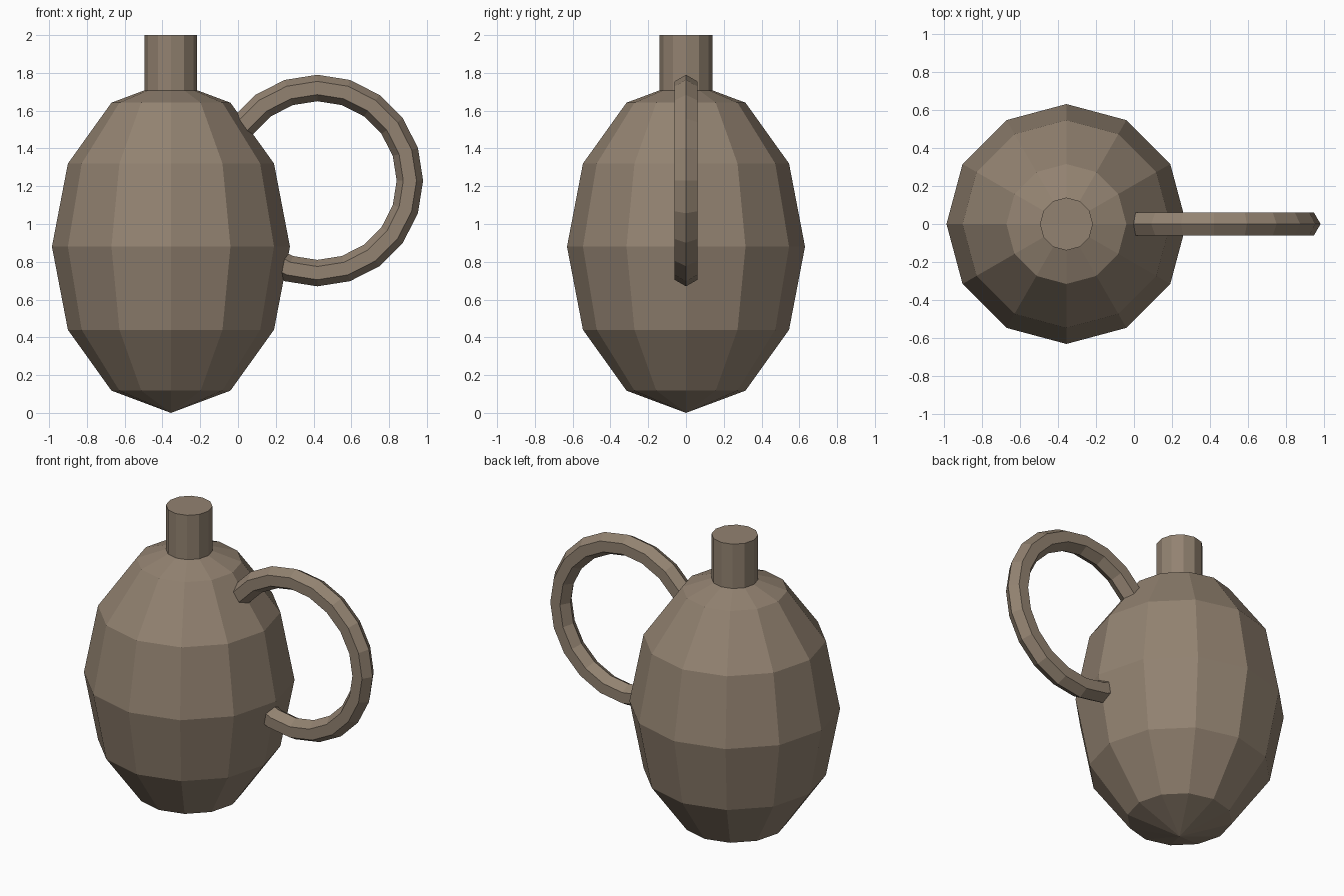
import bpy
from math import pi

if "Cube" in bpy.data.objects:
    bpy.data.objects.remove(bpy.data.objects["Cube"])

clay = bpy.data.materials.new("clay")
clay.diffuse_color = (0.29, 0.225, 0.165, 1)
clay.use_nodes = True
clay.node_tree.nodes["Principled BSDF"].inputs["Base Color"].default_value = clay.diffuse_color


def finish(name):
    ob = bpy.context.object
    ob.name = name
    ob.data.materials.append(clay)
    return ob


BODY_X = -0.355

# Egg-shaped faceted body
bpy.ops.mesh.primitive_uv_sphere_add(segments=12, ring_count=6, radius=1,
                                     location=(BODY_X, 0, 0.88))
finish("jug_body").scale = (0.63, 0.63, 0.88)

# Neck, sunk a little into the body
bpy.ops.mesh.primitive_cylinder_add(vertices=12, radius=0.139, depth=0.32,
                                    location=(BODY_X, 0, 1.84))
finish("jug_neck")

# Ring handle with a hexagonal section, partly buried in the body
bpy.ops.mesh.primitive_torus_add(major_segments=20, minor_segments=6,
                                 major_radius=0.49, minor_radius=0.07,
                                 location=(0.42, 0, 1.23),
                                 rotation=(pi / 2, 0, 0))
finish("jug_handle")
